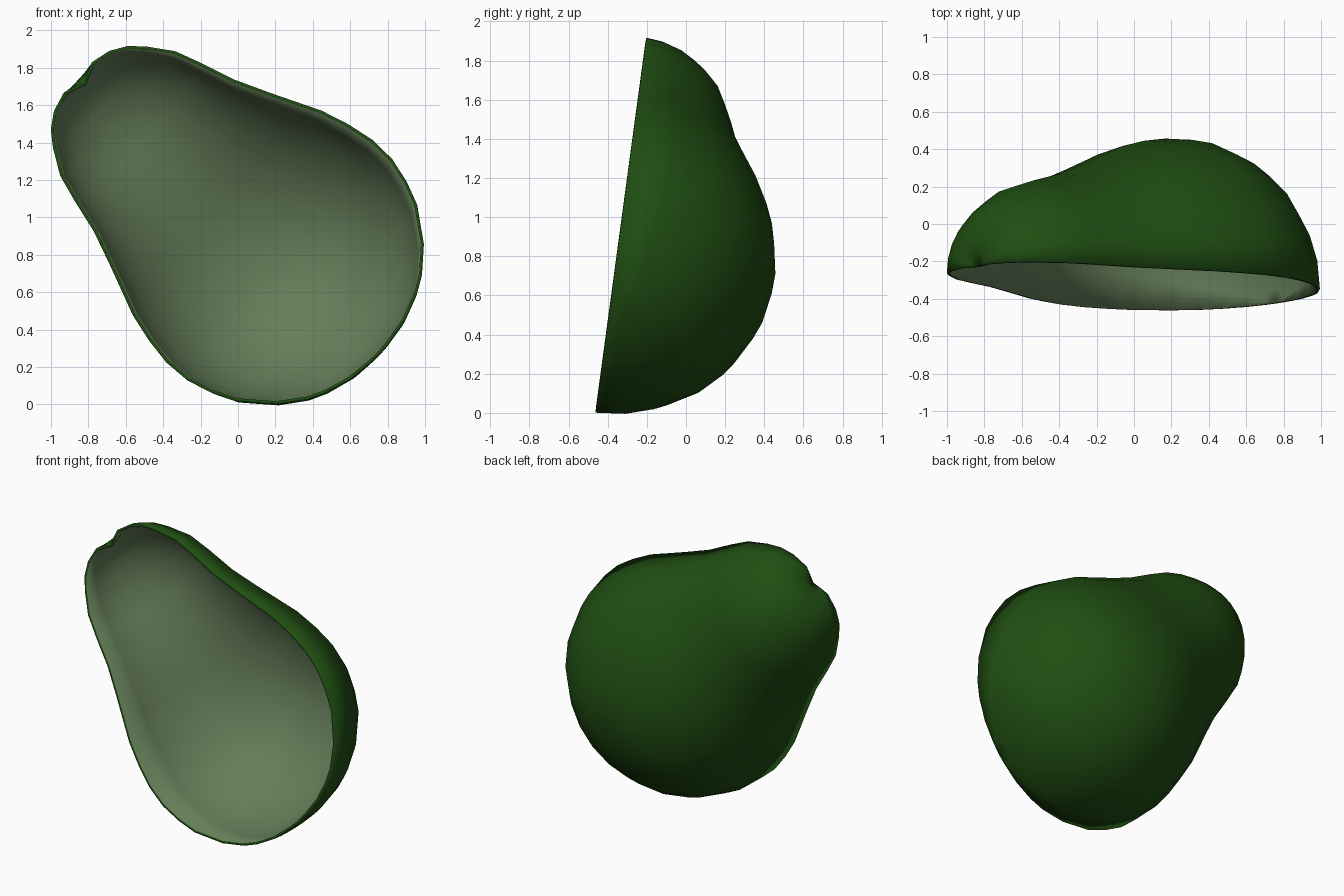
import bpy, bmesh, math
from mathutils import Vector

if "Cube" in bpy.data.objects:
    bpy.data.objects.remove(bpy.data.objects["Cube"])

# half profile of the pear-shaped fruit: (distance along axis, radius)
PROFILE = [(-.632, 0), (-.627, .08), (-.607, .22), (-.56, .36), (-.51, .455),
           (-.405, .585), (-.235, .718), (-.11, .772), (.03, .81), (.18, .815),
           (.33, .79), (.485, .748), (.62, .69), (.76, .63), (.945, .555),
           (1.135, .502), (1.28, .455), (1.41, .37), (1.485, .305),
           (1.54, .22), (1.568, .11), (1.55, .06), (1.525, 0)]
SEGMENTS = 12

# frame of the leaning cut plane
up = Vector((0, .26, 1.92)).normalized()
side = Vector((1, 0, 0))
back = up.cross(side)
if back.y < 0:
    back = -back
ang = math.radians(137.5)
axis = side * math.cos(ang) + up * math.sin(ang)
across = side * math.sin(ang) - up * math.cos(ang)
centre = Vector((.3, -.462, 0)) + up * .706


def material(name, rgb):
    m = bpy.data.materials.new(name)
    m.diffuse_color = (*rgb, 1)
    m.use_nodes = True
    m.node_tree.nodes["Principled BSDF"].inputs["Base Color"].default_value = m.diffuse_color
    return m


# half revolution of the skin
bm = bmesh.new()
rings = []
for i in range(SEGMENTS + 1):
    t = math.pi * i / SEGMENTS
    out = across * math.cos(t) + back * math.sin(t)
    rings.append([bm.verts.new(centre + axis * s + out * r) for s, r in PROFILE])
for a, b in zip(rings, rings[1:]):
    for k in range(len(PROFILE) - 1):
        bm.faces.new((a[k], a[k + 1], b[k + 1], b[k]))
bmesh.ops.remove_doubles(bm, verts=bm.verts, dist=1e-4)
bmesh.ops.dissolve_degenerate(bm, edges=bm.edges, dist=1e-5)
bmesh.ops.recalc_face_normals(bm, faces=bm.faces)
# skin must face outwards
if sum(f.normal.dot(back) * f.calc_area() for f in bm.faces) < 0:
    bmesh.ops.reverse_faces(bm, faces=bm.faces)
mesh = bpy.data.meshes.new("fruit_skin_half")
bm.to_mesh(mesh)
bm.free()
skin = bpy.data.objects.new("fruit_skin_half", mesh)
bpy.context.collection.objects.link(skin)
mesh.materials.append(material("skin_green", (.014, .075, .006)))
mesh.materials.append(material("inner_pale_green", (.13, .21, .10)))

# thin wall with pale inside
wall = skin.modifiers.new("wall", "SOLIDIFY")
wall.thickness = .016
wall.offset = -1
wall.material_offset = 1
wall.material_offset_rim = 0

bpy.context.view_layer.objects.active = skin
skin.select_set(True)
bpy.ops.object.shade_smooth_by_angle(angle=math.radians(50))
